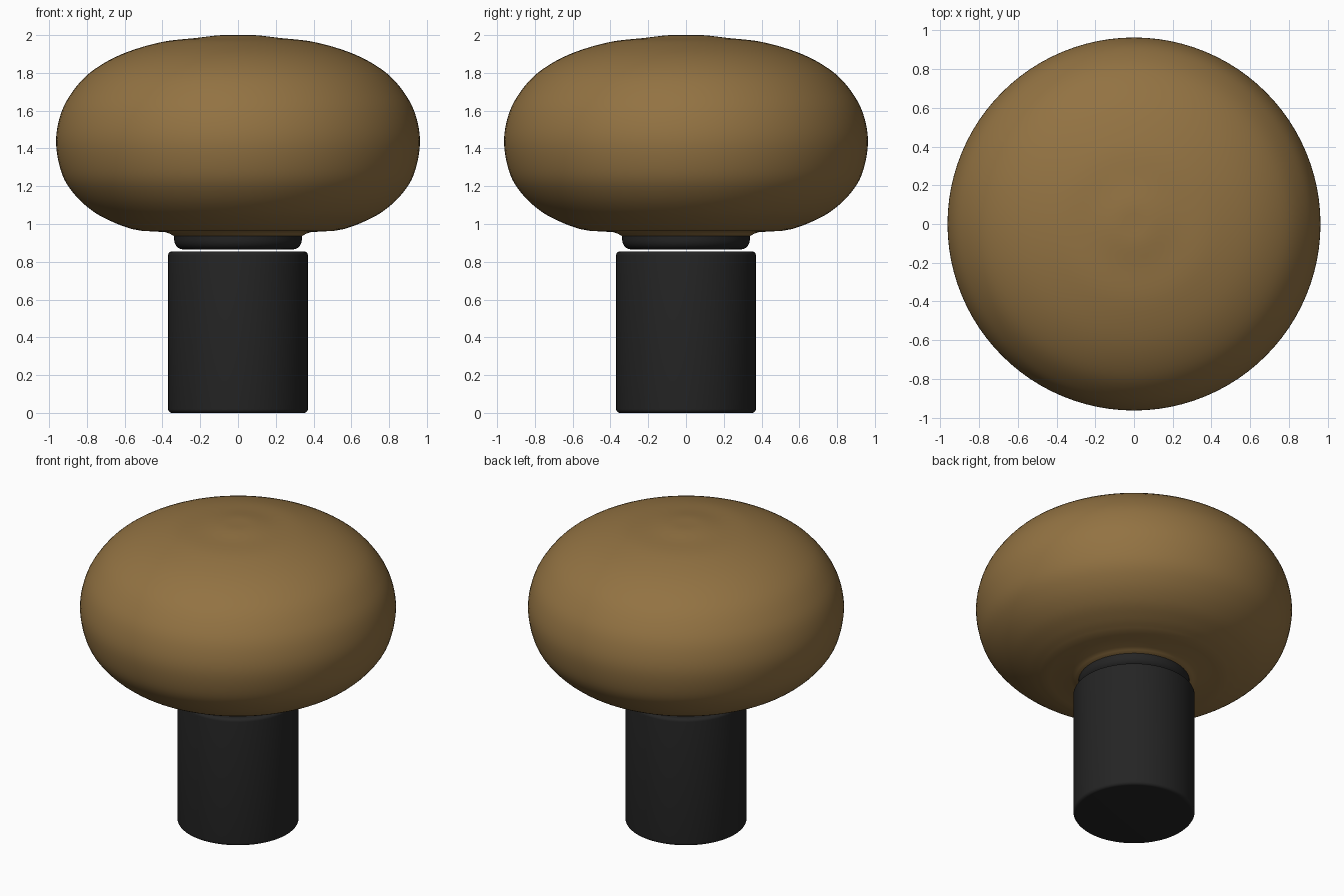
import bpy
import bmesh
from math import sin, cos, pi
from mathutils import Vector

cube = bpy.data.objects.get("Cube")
if cube:
    bpy.data.objects.remove(cube, do_unlink=True)


def material(name, rgb, roughness):
    m = bpy.data.materials.new(name)
    m.use_nodes = True
    m.diffuse_color = (*rgb, 1)
    bsdf = m.node_tree.nodes["Principled BSDF"]
    bsdf.inputs["Base Color"].default_value = (*rgb, 1)
    bsdf.inputs["Roughness"].default_value = roughness
    return m


def smooth_path(points, steps=5):
    """Catmull-Rom curve through (radius, height) points."""
    p = [Vector(q) for q in points]
    p = [2 * p[0] - p[1]] + p + [2 * p[-1] - p[-2]]
    out = []
    for a, b, c, d in zip(p, p[1:], p[2:], p[3:]):
        for i in range(steps):
            t = i / steps
            out.append(0.5 * (2 * b + (c - a) * t + (2 * a - 5 * b + 4 * c - d) * t ** 2
                              + (3 * b - a - 3 * c + d) * t ** 3))
    return [(max(q.x, 0), q.y) for q in out] + [points[-1]]


def rounded(radius, z, r, direction, steps=5):
    """Quarter-round edge, direction -1 for the bottom and 1 for the top."""
    arc = [(radius - r + r * cos(a), z + direction * r * (sin(a) - 1))
           for a in (i * pi / 2 / steps for i in range(steps + 1))]
    return arc[::-1] if direction < 0 else arc


def lathe(name, profile, mat, segments=96):
    """Spin a bottom-to-top profile around z."""
    bm = bmesh.new()
    verts = [bm.verts.new((r, 0, z)) for r, z in profile]
    edges = [bm.edges.new(pair) for pair in zip(verts, verts[1:])]
    bmesh.ops.spin(bm, geom=verts + edges, axis=(0, 0, 1), cent=(0, 0, 0),
                   angle=2 * pi, steps=segments, use_merge=False)
    bmesh.ops.remove_doubles(bm, verts=bm.verts, dist=0.0005)
    bmesh.ops.recalc_face_normals(bm, faces=bm.faces)
    mesh = bpy.data.meshes.new(name)
    bm.to_mesh(mesh)
    bm.free()
    mesh.materials.append(mat)
    obj = bpy.data.objects.new(name, mesh)
    bpy.context.collection.objects.link(obj)
    bpy.ops.object.select_all(action="DESELECT")
    obj.select_set(True)
    bpy.context.view_layer.objects.active = obj
    bpy.ops.object.shade_smooth_by_angle(angle=pi / 5)
    return obj


bronze = material("bronze glass", (0.29, 0.17, 0.055), 0.4)
black = material("black metal", (0.018, 0.018, 0.018), 0.5)

# Cylindrical base
lathe("base", [(0, 0)] + rounded(0.37, 0, 0.02, -1)
      + rounded(0.37, 0.855, 0.02, 1) + [(0, 0.855)], black)

# Collar under the shade
lathe("collar", [(0, 0.865)] + rounded(0.338, 0.865, 0.05, -1)
      + [(0.338, 0.945), (0, 0.945)], black)

# Bulbous shade: recessed underside, then the swelling outer wall
underside = [(0, 0.937), (0.34, 0.937), (0.36, 0.948), (0.385, 0.957), (0.51, 0.964)]
wall = smooth_path([(0.56, 0.973), (0.65, 1.005), (0.76, 1.062), (0.86, 1.15),
                    (0.93, 1.26), (0.963, 1.42), (0.945, 1.56), (0.89, 1.68),
                    (0.785, 1.80), (0.62, 1.897), (0.41, 1.962), (0.22, 1.985),
                    (0.1, 1.999), (0, 2.0)])
lathe("shade", underside + wall, bronze)
